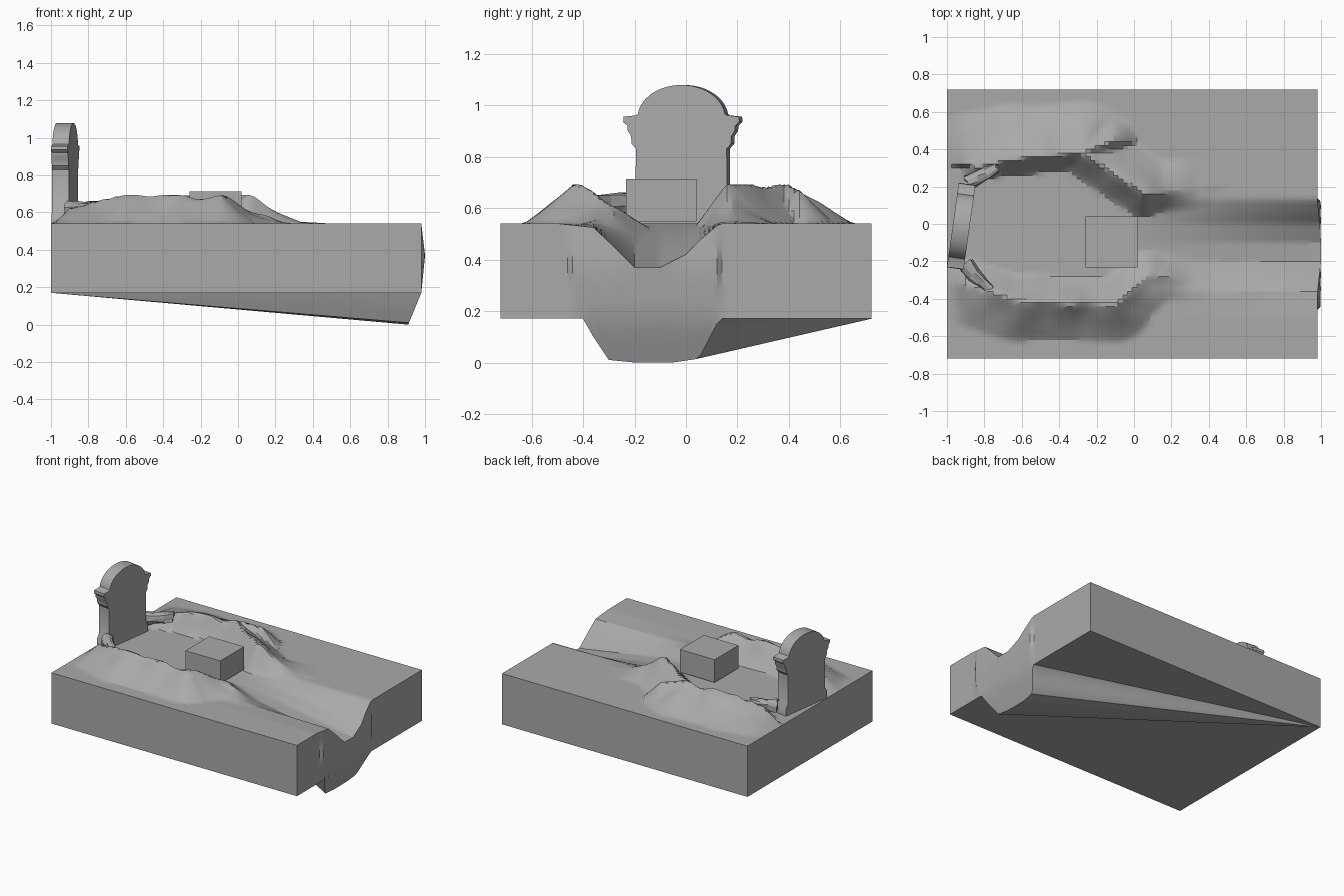
import bpy, bmesh, math, random
from mathutils import Vector, Matrix, noise

random.seed(4)
if "Cube" in bpy.data.objects:
    bpy.data.objects.remove(bpy.data.objects["Cube"], do_unlink=True)

stone = bpy.data.materials.new("plain grey")
stone.use_nodes = True
stone.diffuse_color = (0.4, 0.4, 0.4, 1)
stone.node_tree.nodes["Principled BSDF"].inputs["Base Color"].default_value = (0.4, 0.4, 0.4, 1)

X0, X1, Y, TOP, BASE = -1.0, 0.98, 0.72, 0.54, 0.17


def finish(bm, name, smooth=None):
    bmesh.ops.recalc_face_normals(bm, faces=bm.faces)
    mesh = bpy.data.meshes.new(name)
    bm.to_mesh(mesh)
    bm.free()
    ob = bpy.data.objects.new(name, mesh)
    bpy.context.collection.objects.link(ob)
    mesh.materials.append(stone)
    if smooth:
        bpy.ops.object.select_all(action="DESELECT")
        ob.select_set(True)
        bpy.context.view_layer.objects.active = ob
        bpy.ops.object.shade_smooth_by_angle(angle=math.radians(smooth))
    return ob


def lerp_table(table, v):
    """Piecewise linear lookup in (key, value) pairs."""
    if v <= table[0][0]:
        return table[0][1]
    for (a, fa), (b, fb) in zip(table, table[1:]):
        if v <= b:
            return fa + (fb - fa) * (v - a) / (b - a)
    return table[-1][1]


# Mound crests: start, end (x, y, height), then slope width to -y and +y
CRESTS = [
    ((-.9, -.32, .08), (-.62, -.41, .15), .22, .13),
    ((-.62, -.41, .15), (-.1, -.43, .145), .2, .14),
    ((-.1, -.43, .145), (.08, -.27, .08), .17, .13),
    ((.08, -.27, .08), (.3, -.3, .01), .12, .12),
    ((-.85, .3, .08), (-.65, .34, .13), .07, .3),
    ((-.65, .34, .13), (-.28, .38, .15), .08, .27),
    ((-.28, .38, .15), (-.12, .44, .14), .1, .13),
    ((-.28, .38, .15), (.05, .16, .15), .12, .2),
    ((.05, .16, .15), (.33, .18, .01), .1, .17),
]
CHANNEL = [(-.5, 0), (-.36, .015), (-.28, .09), (-.2, .17), (-.1, .17),
           (0, .12), (.06, .06), (.13, 0)]
LOWER_RIM = [(-.4, BASE), (-.36, .1), (-.3, .01), (-.2, 0), (-.05, 0), (.05, .015), (.13, BASE)]
END_BULGE = [(0, -.07), (BASE, 0), (.37, .02), (TOP, 0)]


def height(x, y):
    hill = 0
    for a, b, south, north in CRESTS:
        a, b, p = Vector(a), Vector(b), Vector((x, y))
        d = (b - a).to_2d()
        t = max(0, min(1, (p - a.to_2d()).dot(d) / d.length_squared))
        c = a.lerp(b, t)
        w = north if y > c.y else south
        hill = max(hill, c.z * (1 - (p - c.to_2d()).length / w))
    rough = 1 + .25 * noise.noise(Vector((x * 6, y * 6, 0)))
    hill = min(hill * rough, .152) * min(1, (x - X0) / .1)
    depth = max(0, min(1, (x + .05) / 1.03))
    return TOP + hill - depth * lerp_table(CHANNEL, y)


def end_x(y, z):
    return X1 + (lerp_table(END_BULGE, z) if -.45 < y < .13 else 0)


# Ground block with mounds, drainage channel and bulging outlet
bm = bmesh.new()
NX, NY, NZ = 80, 72, 6
ys = [-Y + 2 * Y * j / NY for j in range(NY + 1)]
grid = []
for i in range(NX + 1):
    row = []
    for y in ys:
        x = X0 + (X1 - X0) * i / NX
        z = height(x, y)
        row.append(bm.verts.new((end_x(y, z) if i == NX else x, y, z)))
    grid.append(row)
top_rows = NX
for k in range(1, NZ + 1):
    row = []
    for j, y in enumerate(ys):
        z0 = grid[NX][j].co.z
        z = z0 + (lerp_table(LOWER_RIM, y) - z0) * k / NZ
        row.append(bm.verts.new((end_x(y, z), y, z)))
    grid.append(row)
for r0, r1 in zip(grid, grid[1:]):
    for j in range(NY):
        bm.faces.new((r0[j], r1[j], r1[j + 1], r0[j + 1]))
front_corner = bm.verts.new((X0, -Y, BASE))
back_corner = bm.verts.new((X0, Y, BASE))
rim = grid[-1]
bm.faces.new([r[0] for r in grid] + [front_corner])
bm.faces.new([r[-1] for r in grid] + [back_corner])
bm.faces.new(grid[0] + [back_corner, front_corner])
bm.faces.new((front_corner, rim[0], back_corner))
for a, b in zip(rim, rim[1:]):
    bm.faces.new((a, b, back_corner))
finish(bm, "ground_block", 25)


def extrude_outline(name, outline, depth, place, smooth):
    """Closed outline in local y-z, given thickness along x."""
    bm = bmesh.new()
    face = bm.faces.new([bm.verts.new((-depth / 2, y, z)) for y, z in outline])
    ext = bmesh.ops.extrude_face_region(bm, geom=[face])
    moved = [v for v in ext["geom"] if isinstance(v, bmesh.types.BMVert)]
    bmesh.ops.translate(bm, verts=moved, vec=(depth, 0, 0))
    ob = finish(bm, name, smooth)
    ob.matrix_world = place
    return ob


# Headstone: mirrored half profile with scrolled shoulders and an arched top
place = Matrix.Translation((-.924, -.012, 0)) @ Matrix.Rotation(math.radians(-8), 4, "Z")
side = [(.2, .53), (.2, .59), (.18, .62), (.178, .83), (.195, .85), (.197, .88),
        (.21, .9), (.212, .92), (.228, .935), (.226, .955), (.18, .96)]
arch = [(.172 * math.cos(a), .95 + .128 * math.sin(a))
        for a in (math.pi * (i + 1) / 26 for i in range(12))]
half = side + arch
outline = half + [(0, 1.078)] + [(-y, z) for y, z in reversed(half)]
extrude_outline("headstone", outline, .09, place, 35)


# Broken stones lying beside the foot of the headstone
def rubble(name, start, end, width, tall):
    a, b = Vector(start), Vector(end)
    bm = bmesh.new()
    bmesh.ops.create_cube(bm, size=1)
    bmesh.ops.subdivide_edges(bm, edges=bm.edges[:], cuts=2, use_grid_fill=True)
    for v in bm.verts:
        taper = 1 - .35 * (v.co.x + .5)
        edge = .8 if abs(v.co.y) > .4 and abs(v.co.z) > .4 else 1
        v.co = Vector((v.co.x * (b - a).length, v.co.y * width * taper * edge,
                       v.co.z * tall * taper * edge))
        v.co += Vector([random.uniform(-.008, .008) for _ in range(3)])
    ob = finish(bm, name)
    ob.matrix_world = Matrix.Translation((a + b) / 2) @ (b - a).to_track_quat("X", "Z").to_matrix().to_4x4()


rubble("left_rubble", (-.89, .22, .61), (-.73, .3, .63), .075, .09)
rubble("right_rubble", (-.9, -.22, .61), (-.77, -.36, .62), .085, .09)

# Square slab block resting in the hollow
bm = bmesh.new()
bmesh.ops.create_cube(bm, size=1)
bmesh.ops.transform(bm, verts=bm.verts, matrix=Matrix.Translation((-.12, -.096, .63)) @ Matrix.Diagonal((.28, .274, .166, 1)))
finish(bm, "slab_block")
